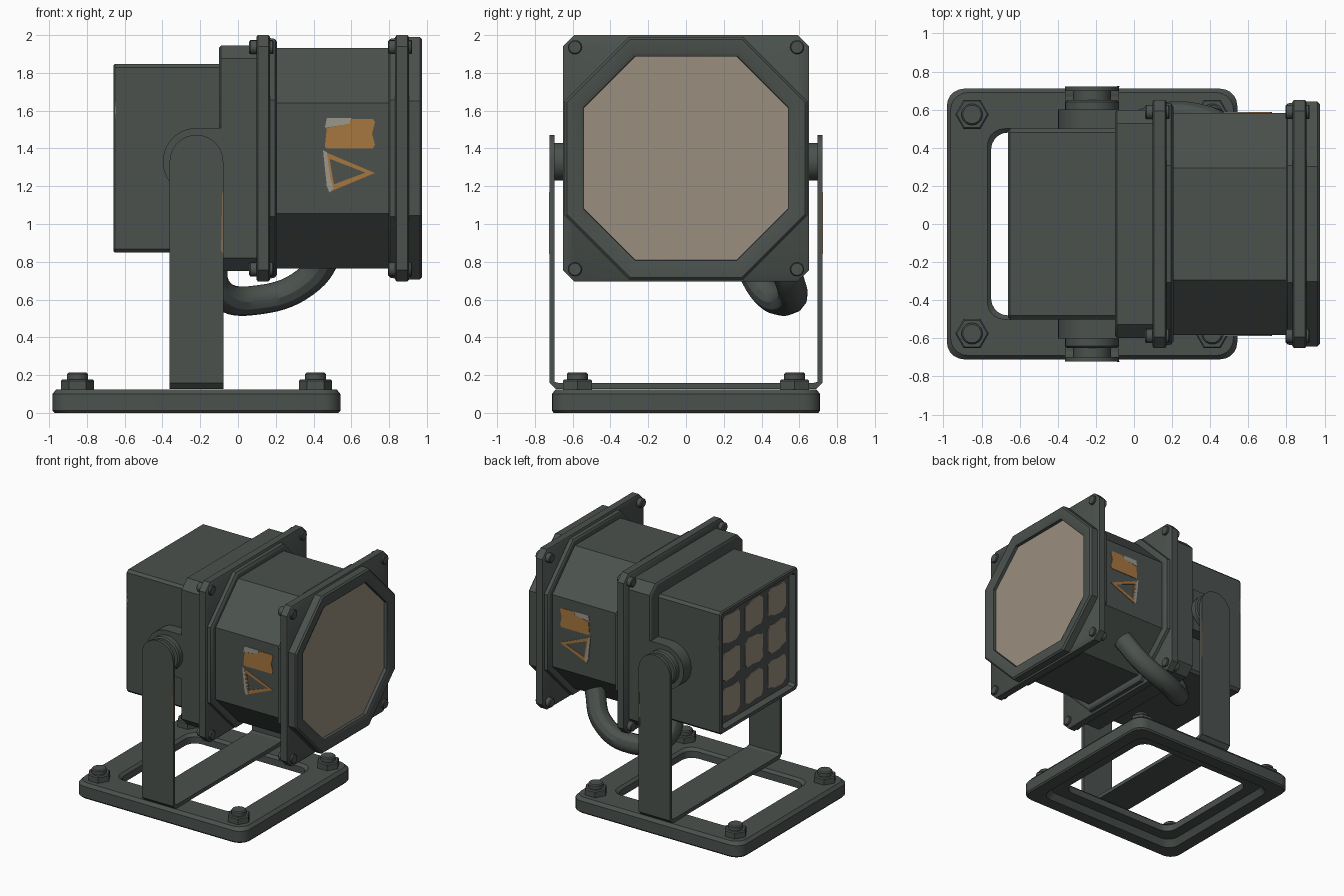
import bpy, bmesh, math
from mathutils import Vector

cube = bpy.data.objects.get("Cube")
if cube:
    bpy.data.objects.remove(cube, do_unlink=True)


def material(name, rgb):
    m = bpy.data.materials.new(name)
    m.use_nodes = True
    m.diffuse_color = (*rgb, 1)
    m.node_tree.nodes["Principled BSDF"].inputs["Base Color"].default_value = (*rgb, 1)
    return m


GREEN = material("dark grey green paint", (0.070, 0.083, 0.075))
TAN = material("sandy glass", (0.32, 0.27, 0.205))
ORANGE = material("worn orange", (0.38, 0.18, 0.05))
PALE = material("pale scuff", (0.33, 0.31, 0.26))
BARE = material("chipped edge brown", (0.22, 0.15, 0.09))
CZ = 1.348      # height of the lamp axis
PX, PZ = -0.22, 1.33  # tilt pivot


def finish(ob, mat):
    ob.data.materials.append(mat)
    bpy.ops.object.select_all(action='DESELECT')
    ob.select_set(True)
    bpy.context.view_layer.objects.active = ob
    bpy.ops.object.shade_smooth_by_angle(angle=math.radians(30))
    return ob


def loft(name, loops, mat=GREEN, wrap=False):
    """Skin equal-length loops; cap the ends, or wrap last to first."""
    bm = bmesh.new()
    rings = [[bm.verts.new(p) for p in loop] for loop in loops]
    n = len(rings[0])
    pairs = list(zip(rings, rings[1:]))
    if wrap:
        pairs.append((rings[-1], rings[0]))
    else:
        bm.faces.new(rings[0])
        bm.faces.new(rings[-1])
    for a, b in pairs:
        for i in range(n):
            j = (i + 1) % n
            bm.faces.new((a[i], a[j], b[j], b[i]))
    bmesh.ops.recalc_face_normals(bm, faces=bm.faces)
    me = bpy.data.meshes.new(name)
    bm.to_mesh(me)
    bm.free()
    ob = bpy.data.objects.new(name, me)
    bpy.context.collection.objects.link(ob)
    return finish(ob, mat)


def octa(x, h, c):
    """Square of half size h with corners cut by c, across the lamp axis."""
    k = h - c
    return [(x, y, CZ + z) for y, z in
            ((h, k), (k, h), (-k, h), (-h, k), (-h, -k), (-k, -h), (k, -h), (h, -k))]


def rounded(cx, cy, hx, hy, r, z, n=6):
    pts = []
    for q, (sx, sy) in enumerate(((1, 1), (-1, 1), (-1, -1), (1, -1))):
        for i in range(n):
            a = math.pi / 2 * (q + i / (n - 1))
            pts.append((cx + sx * (hx - r) + r * math.cos(a),
                        cy + sy * (hy - r) + r * math.sin(a), z))
    return pts


def disc(c, r, axis, n=32):
    c = Vector(c)
    u, v = [Vector(e) for i, e in enumerate(((1, 0, 0), (0, 1, 0), (0, 0, 1))) if i != axis]
    return [c + r * (math.cos(t) * u + math.sin(t) * v)
            for t in (2 * math.pi * i / n for i in range(n))]


def turned(name, centre, axis, steps, n=32):
    """Stepped cylinder from (offset along axis, radius) pairs."""
    loops = []
    for d, r in steps:
        c = list(centre)
        c[axis] += d
        loops.append(disc(c, r, axis, n))
    return loft(name, loops)


def box(name, x, y, z, mat=GREEN):
    return loft(name, [[(a, y[0], z[0]), (a, y[1], z[0]), (a, y[1], z[1]), (a, y[0], z[1])]
                       for a in x], mat)


def side_plate(name, outline, y0, y1, mat=GREEN):
    return loft(name, [[(x, y, z) for x, z in outline] for y in (y0, y1)], mat)


# Base frame with rounded corners and stepped underside
loops = [rounded(PX, 0, 0.762 - d, 0.71 - d, 0.09, z) for d, z in
         ((0.01, 0), (0, 0.012), (0, 0.1), (0.02, 0.125))]
loops += [rounded(PX, 0, 0.53 + d, 0.48 + d, 0.09, z) for d, z in
          ((0.02, 0.125), (0, 0.105), (0, 0.05), (0.09, 0.05), (0.12, 0))]
loft("base_frame", loops, wrap=True)

# Anchor bolts: hex nut, then round stud
for x in (-0.85, 0.41):
    for y in (-0.575, 0.575):
        turned("anchor_nut", (x, y, 0.12), 2, [(0, 0.088), (0.05, 0.088), (0.058, 0.08)], 6)
        turned("anchor_stud", (x, y, 0.16), 2, [(0, 0.056), (0.045, 0.056), (0.053, 0.048)], 20)

# Yoke: cross strap, slanted feet, round-topped arms
YX = (PX - 0.142, PX + 0.142)
box("yoke_cross_strap", YX, (-0.69, 0.69), (0.127, 0.157))
for s, side in ((-1, "right"), (1, "left")):
    loft(f"yoke_foot_{side}", [[(x, s * y, z) for y, z in
         ((0.665, 0.127), (0.69, 0.127), (0.722, 0.16), (0.697, 0.165), (0.67, 0.157))] for x in YX])
    arch = [(PX + 0.142 * math.cos(a), PZ + 0.142 * math.sin(a))
            for a in (math.pi * i / 20 for i in range(21))]
    side_plate(f"yoke_arm_{side}", [(YX[1], 0.158)] + arch + [(YX[0], 0.158)], s * 0.697, s * 0.722)
    # Pivot boss blending into the collar, and stepped pivot pin
    boss = [(PX + 0.178 * math.cos(a), PZ + 0.178 * math.sin(a))
            for a in (math.pi * (0.5 + i / 20) for i in range(21))]
    side_plate(f"pivot_boss_{side}", boss + [(-0.09, PZ - 0.178), (-0.09, PZ + 0.178)], s * 0.49, s * 0.6)
    turned(f"pivot_pin_{side}", (PX, 0, PZ), 1,
           [(s * d, r) for d, r in ((0.59, 0.14), (0.64, 0.14), (0.65, 0.13), (0.65, 0.1), (0.7, 0.1))])

# Rear box with open, recessed back
loft("rear_box", [octa(x, h, 0.02) for x, h in
     ((-0.09, 0.5), (-0.65, 0.5), (-0.66, 0.492), (-0.66, 0.465), (-0.61, 0.455))])
blob = ((-1, -.7), (-.6, -1), (.3, -.95), (.6, -.8), (1, -.75), (.95, .4),
        (1, .8), (.6, 1), (-.2, .9), (-.8, .95), (-1, .6))
for row in (-1, 0, 1):
    for col in (-1, 0, 1):
        fy, fz = (-1 if row == 0 else 1), (-1 if col == 0 else 1)
        loft("rear_vent_panel", [[(x, col * 0.295 + 0.115 * fy * a, CZ + row * 0.295 + 0.122 * fz * b)
             for a, b in blob] for x in (-0.609, -0.615)], TAN)

# Collar between the box and the first flange
loft("collar", [octa(x, h, c) for x, h, c in
     ((-0.1, 0.585, 0.07), (-0.09, 0.597, 0.07), (0.11, 0.597, 0.07))])

# Drum
loft("drum", [octa(x, 0.583, 0.29) for x in (0.1, 0.84)])

# Square flanges with octagonal frames on the drum side
for name, x0 in (("rear_flange", 0.097), ("front_flange", 0.832)):
    loft(name, [octa(x0 + d, h, 0.06) for d, h in
         ((0, 0.642), (0.008, 0.652), (0.065, 0.652), (0.073, 0.642))])
    for y in (-0.588, 0.588):
        for z in (-0.588, 0.588):
            turned(name + "_bolt", (x0, y, CZ + z), 0,
                   [(-0.038, 0.03), (-0.032, 0.037), (0.085, 0.037), (0.09, 0.032)], 16)
loft("rear_flange_frame", [octa(x, h, c) for x, h, c in
     ((0.16, 0.638, 0.33), (0.195, 0.632, 0.325), (0.207, 0.615, 0.315))])
loft("front_flange_frame", [octa(x, h, c) for x, h, c in
     ((0.797, 0.62, 0.315), (0.805, 0.632, 0.325), (0.84, 0.638, 0.33))])

# Lens bezel and glass
loft("lens_bezel", [octa(x, h, c) for x, h, c in
     ((0.9, 0.642, 0.34), (0.963, 0.642, 0.34), (0.975, 0.63, 0.333),
      (0.975, 0.56, 0.28), (0.965, 0.54, 0.27), (0.9, 0.538, 0.27))], wrap=True)
loft("lens_glass", [octa(x, 0.539, 0.27) for x in (0.9, 0.94)], TAN)

# Power cable from the drum's lower left side, looping under to the collar
curve = bpy.data.curves.new("power_cable", 'CURVE')
curve.dimensions = '3D'
curve.bevel_depth = 0.078
curve.bevel_resolution = 4
curve.resolution_u = 8
spline = curve.splines.new('BEZIER')
path = ((0.5, 0.46, 0.9), (0.38, 0.545, 0.71), (0.12, 0.55, 0.6), (-0.1, 0.42, 0.64), (-0.13, 0.3, 0.86))
spline.bezier_points.add(len(path) - 1)
for bp, p in zip(spline.bezier_points, path):
    bp.co = p
    bp.handle_left_type = bp.handle_right_type = 'AUTO'
cable = bpy.data.objects.new("power_cable", curve)
bpy.context.collection.objects.link(cable)
bpy.ops.object.select_all(action='DESELECT')
cable.select_set(True)
bpy.context.view_layer.objects.active = cable
bpy.ops.object.convert(target='MESH')
finish(bpy.context.view_layer.objects.active, GREEN)

# Painted marks on both drum sides: a block and a triangle outline
for s, side in ((-1, "right"), (1, "left")):
    y0, y1 = s * 0.582, s * 0.587
    side_plate(f"block_mark_{side}", [(0.46, 1.41), (0.47, 1.4), (0.715, 1.4), (0.725, 1.42),
               (0.71, 1.48), (0.725, 1.54), (0.715, 1.555), (0.6, 1.555), (0.59, 1.53), (0.47, 1.51)],
               y0, y1, ORANGE)
    side_plate(f"block_scuff_{side}", [(0.46, 1.51), (0.59, 1.53), (0.6, 1.56), (0.47, 1.56)], y0, y1, PALE)
    outer = ((0.452, 1.385), (0.725, 1.27), (0.485, 1.17))
    inner = ((0.485, 1.345), (0.675, 1.272), (0.508, 1.21))
    loft(f"triangle_mark_{side}", [[(x, y, z) for x, z in tri] for tri, y in
         ((outer, y0), (outer, y1), (inner, y1), (inner, y0))], ORANGE, wrap=True)
    side_plate(f"triangle_scuff_{side}", [(0.45, 1.39), (0.47, 1.38), (0.49, 1.24), (0.505, 1.19),
               (0.485, 1.165), (0.47, 1.2)], y0, s * 0.589, PALE)
    # Chipped paint on the arm and box edges
    side_plate(f"arm_chip_{side}", [(-0.09, 0.86), (-0.077, 0.84), (-0.077, 1.17), (-0.083, 1.17)],
               s * 0.72, s * 0.725, BARE)
    side_plate(f"box_chip_{side}", [(-0.652, 1.54), (-0.645, 1.6), (-0.652, 1.67)],
               s * 0.498, s * 0.503, PALE)
